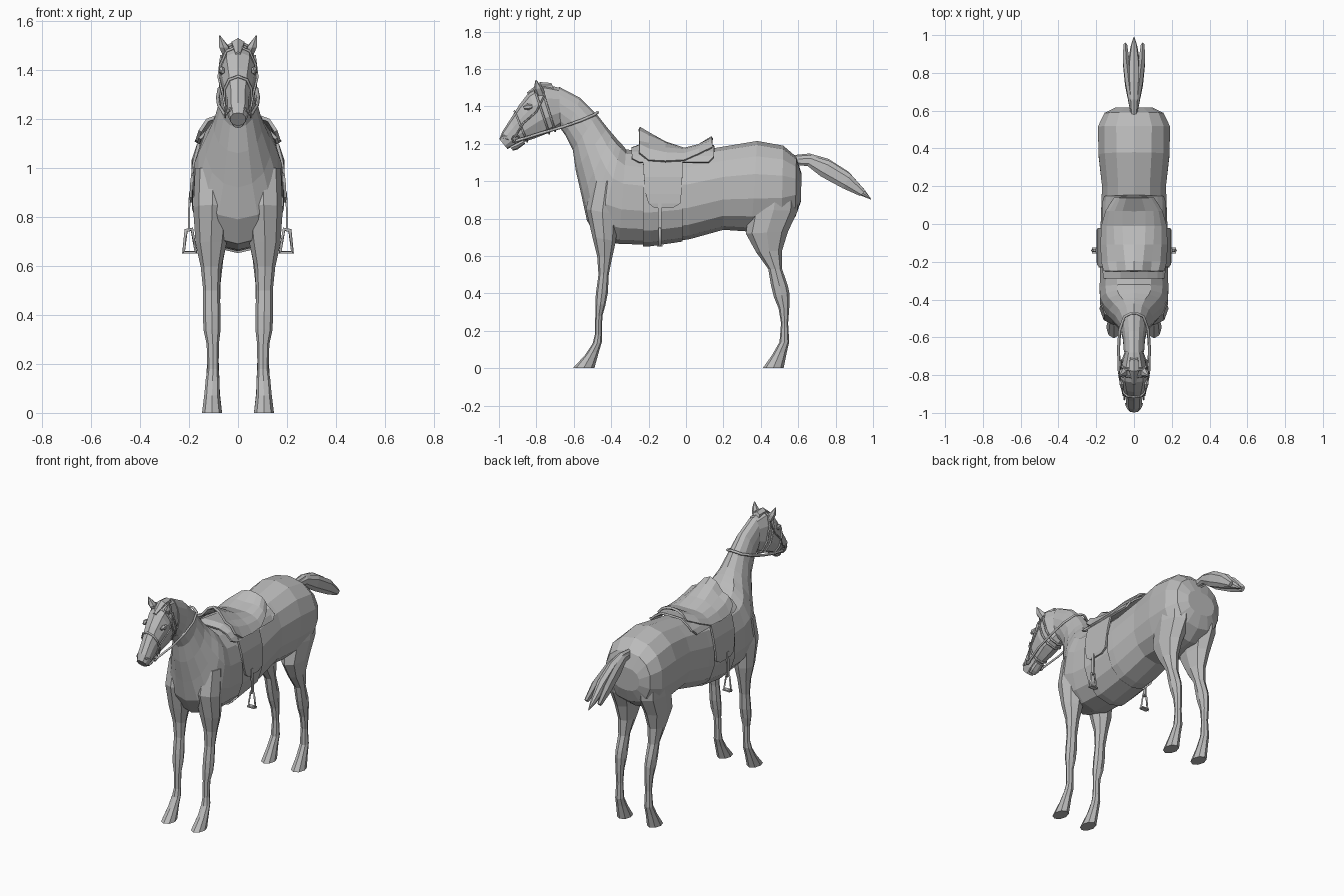
import bpy, bmesh, math
from mathutils import Vector

grey = bpy.data.materials.new("plain grey")
grey.diffuse_color = (0.5, 0.5, 0.5, 1)


def finish(name, bm):
    bmesh.ops.recalc_face_normals(bm, faces=bm.faces)
    me = bpy.data.meshes.new(name)
    bm.to_mesh(me)
    bm.free()
    me.materials.append(grey)
    ob = bpy.data.objects.new(name, me)
    bpy.context.collection.objects.link(ob)
    return ob


def ring(y0, z0, y1, z1, w, xc=0.0, n=14, e=2.0, grow=0.0):
    """Superellipse loop between two points of the side view, w = half width."""
    a, b = Vector((0, y0, z0)), Vector((0, y1, z1))
    c, h = (a + b) / 2, (a - b) / 2
    h += h.normalized() * grow
    p = lambda v: math.copysign(abs(v) ** (2 / e), v)
    return [c + h * p(math.cos(i * math.tau / n)) +
            Vector((xc + (w + grow) * p(math.sin(i * math.tau / n)), 0, 0)) for i in range(n)]


def loft(name, loops, caps=True):
    bm = bmesh.new()
    vs = [[bm.verts.new(p) for p in lp] for lp in loops]
    n = len(vs[0])
    for r, s in zip(vs, vs[1:]):
        for i in range(n):
            bm.faces.new((r[i], r[(i + 1) % n], s[(i + 1) % n], s[i]))
    if caps:
        bm.faces.new(vs[0])
        bm.faces.new(vs[-1])
    return finish(name, bm)


def sheet(name, rows, thick):
    """Grid of points, thickened."""
    bm = bmesh.new()
    vs = [[bm.verts.new(p) for p in r] for r in rows]
    for r, s in zip(vs, vs[1:]):
        for i in range(len(r) - 1):
            bm.faces.new((r[i], r[i + 1], s[i + 1], s[i]))
    ob = finish(name, bm)
    m = ob.modifiers.new("thickness", "SOLIDIFY")
    m.thickness, m.offset = thick, 0
    return ob


def strap(name, pts, r=0.006, cyclic=False):
    cu = bpy.data.curves.new(name, "CURVE")
    cu.dimensions, cu.bevel_depth, cu.bevel_resolution = "3D", r, 0
    sp = cu.splines.new("POLY")
    sp.points.add(len(pts) - 1)
    for q, p in zip(sp.points, pts):
        q.co = (*p, 1)
    sp.use_cyclic_u = cyclic
    cu.materials.append(grey)
    ob = bpy.data.objects.new(name, cu)
    bpy.context.collection.objects.link(ob)


# Barrel, chest and neck in one loft from rump to poll
body = [(.618, 1.04, .614, .89, .10), (.59, 1.13, .585, .81, .16), (.52, 1.19, .51, .75, .195),
        (.38, 1.215, .35, .73, .192), (.20, 1.185, .20, .74, .173), (.0, 1.15, .02, .69, .18),
        (-.18, 1.15, -.20, .66, .182), (-.32, 1.17, -.36, .665, .186), (-.345, 1.20, -.47, .69, .184),
        (-.365, 1.22, -.53, .79, .165), (-.39, 1.25, -.558, .92, .135), (-.42, 1.285, -.59, 1.06, .10),
        (-.475, 1.355, -.605, 1.165, .075), (-.565, 1.445, -.645, 1.245, .06), (-.68, 1.505, -.67, 1.28, .055)]
loft("body_and_neck", [ring(*r, e=2.3 if i < 10 else 2) for i, r in enumerate(body)])

# Head from poll to nose, with lower lip
head = [(-.68, 1.50, -.65, 1.31, .045), (-.765, 1.52, -.69, 1.275, .066), (-.84, 1.475, -.76, 1.248, .076),
        (-.89, 1.41, -.82, 1.225, .062), (-.94, 1.33, -.88, 1.205, .046), (-.982, 1.265, -.915, 1.19, .044),
        (-.998, 1.225, -.955, 1.172, .032)]
loft("head", [ring(*r, n=10, e=2.3) for r in head])
loft("lower_lip", [ring(*r, n=8) for r in
                   [(-.87, 1.225, -.86, 1.20, .03), (-.91, 1.21, -.90, 1.17, .032), (-.945, 1.19, -.925, 1.163, .022)]])
loft("forelock", [ring(*r, n=6) for r in
                  [(-.72, 1.525, -.70, 1.48, .025), (-.78, 1.53, -.76, 1.47, .03), (-.85, 1.475, -.84, 1.45, .012)]])

# Legs, ears, eyes and nostrils, built on both sides
front = [(-.50, 1.0, -.35, 1.0, .07, .105), (-.535, .85, -.36, .82, .078, .105), (-.50, .70, -.375, .68, .063, .11),
         (-.475, .60, -.395, .59, .042, .11), (-.468, .50, -.413, .50, .034, .108), (-.482, .40, -.418, .40, .036, .107),
         (-.485, .34, -.43, .34, .035, .106), (-.485, .28, -.447, .28, .025, .103), (-.487, .18, -.45, .18, .023, .102),
         (-.50, .13, -.45, .14, .028, .104), (-.54, .07, -.465, .09, .031, .106), (-.605, 0, -.49, 0, .041, .106)]
hind = [(.38, 1.0, .60, 1.0, .085, .10), (.34, .85, .597, .84, .082, .10), (.32, .72, .545, .73, .065, .105),
        (.375, .62, .514, .63, .045, .105), (.44, .53, .514, .53, .034, .105), (.455, .44, .545, .44, .032, .105),
        (.47, .38, .553, .40, .030, .104), (.495, .32, .552, .32, .025, .103), (.508, .24, .546, .24, .022, .102),
        (.50, .14, .552, .14, .027, .103), (.46, .07, .54, .09, .031, .105), (.41, 0, .522, 0, .041, .106)]
for s, side in ((1, "left"), (-1, "right")):
    for nm, leg in (("front_leg", front), ("hind_leg", hind)):
        loft(f"{side}_{nm}", [ring(*r[:5], xc=s * r[5], n=8) for r in leg])
    loft(f"{side}_ear", [ring(*r[:5], xc=s * r[5], n=6) for r in
                         [(-.80, 1.455, -.75, 1.46, .018, .045), (-.815, 1.49, -.765, 1.50, .022, .058),
                          (-.805, 1.54, -.80, 1.54, .003, .075)]])
    loft(f"{side}_eye", [ring(*r[:5], xc=s * r[5], n=6) for r in
                         [(-.872, 1.40, -.865, 1.385, .008, .062), (-.85, 1.415, -.84, 1.38, .013, .066),
                          (-.825, 1.41, -.82, 1.39, .006, .069)]])
    loft(f"{side}_nostril", [ring(*r[:5], xc=s * r[5], n=6) for r in
                             [(-.985, 1.245, -.975, 1.225, .010, .026), (-.96, 1.25, -.945, 1.215, .012, .036)]])

# Tail: one long middle lock and two shorter side locks
tail = [(.58, 1.14, .58, 1.09, .018), (.66, 1.148, .65, 1.085, .025), (.76, 1.12, .72, 1.03, .032),
        (.87, 1.05, .84, .965, .032), (.95, .96, .93, .925, .018), (.99, .905, .988, .902, .003)]
loft("tail_middle", [ring(*r, n=8) for r in tail])
for s, side in ((1, "left"), (-1, "right")):
    xs = (.008, .018, .030, .042, .046)
    loft(f"{side}_tail_lock", [ring(a + .01, b - .012, c, d - .004, w * .62, xc=s * x, n=6)
                               for (a, b, c, d, w), x in zip(tail, xs)])


def mirrored(y, half):
    """Cross section row: (x, z) from the middle out, mirrored."""
    return [(-x, y, z) for x, z in reversed(half[1:])] + [(x, y, z) for x, z in half]


# Saddle pad, seat and side flaps
pad = [(-.29, 1.175, .02), (-.25, 1.19, 0), (-.10, 1.17, 0), (.06, 1.165, 0), (.12, 1.175, 0), (.15, 1.19, .03)]
sheet("saddle_pad", [mirrored(y, [(0, z), (.07, z - .002), (.12, 1.155), (.145, 1.13), (.162 - k * .3, 1.10 + k)])
                     for y, z, k in pad], .012)
sheet("seat", [mirrored(y, h) for y, h in [
    (-.25, [(0, 1.285), (.04, 1.265), (.085, 1.21), (.125, 1.195), (.155, 1.15)]),
    (-.20, [(0, 1.255), (.045, 1.24), (.09, 1.20), (.135, 1.17), (.168, 1.11)]),
    (-.11, [(0, 1.205), (.055, 1.20), (.10, 1.175), (.14, 1.15), (.172, 1.105)]),
    (-.01, [(0, 1.172), (.06, 1.172), (.105, 1.165), (.14, 1.145), (.168, 1.11)]),
    (.07, [(0, 1.19), (.06, 1.192), (.10, 1.185), (.125, 1.17), (.145, 1.145)]),
    (.14, [(0, 1.235), (.04, 1.228), (.07, 1.215), (.085, 1.20), (.10, 1.18)])]], .014)
for s, side in ((1, "left"), (-1, "right")):
    sheet(f"{side}_flap", [[(s * x, a + (b - a) * t, z) for t in (0, .33, .67, 1)] for x, z, a, b in [
        (.155, 1.12, -.23, -.02), (.180, 1.02, -.225, -.02), (.190, .93, -.215, -.025),
        (.192, .88, -.20, -.03), (.190, .858, -.17, -.07)]], .012)
    # Stirrup leather and iron
    sheet(f"{side}_stirrup_leather", [[(s * x, y, z) for y in (-.15, -.13)] for x, z in
                                      [(.196, .90), (.200, .82), (.200, .74)]], .008)
    strap(f"{side}_stirrup", [(s * .188, -.14, .75), (s * .212, -.14, .745), (s * .222, -.14, .655),
                              (s * .172, -.14, .655)], .008, True)
    sheet(f"{side}_stirrup_tread", [[(s * x, y, .655) for y in (-.155, -.125)] for x in (.172, .222)], .008)

# Girth around the barrel
loft("girth", [ring(-.23, 1.14, -.23, .66, .184, e=2.3, grow=.008),
               ring(-.19, 1.14, -.19, .66, .182, e=2.3, grow=.008),
               ring(-.02, 1.14, -.02, .685, .18, e=2.3, grow=.008)], False)

# Bridle: bands around the head, cheek straps, bit rings and reins
for nm, k, t in (("noseband", 3, .5), ("browband", 1, .6), ("headstall", 1, .15)):
    mix = [u + (v - u) * t for u, v in zip(head[k], head[k + 1])]
    strap(nm, ring(*mix, n=10, e=2.3, grow=.004), .006, True)
for s, side in ((1, "left"), (-1, "right")):
    strap(f"{side}_cheek_strap", [(s * x, y, z) for x, y, z in
                                  [(.05, -.915, 1.235), (.064, -.87, 1.31), (.079, -.80, 1.37), (.068, -.755, 1.46)]], .005)
    strap(f"{side}_bit_ring", [(s * .052, -.91 + .02 * math.cos(a), 1.225 + .02 * math.sin(a))
                               for a in [i * math.tau / 8 for i in range(8)]], .004, True)
strap("reins", [(s * x, y, z) for s, order in ((1, 1), (-1, -1)) for x, y, z in
                [(.052, -.91, 1.215), (.078, -.78, 1.255), (.082, -.66, 1.29), (.075, -.56, 1.325),
                 (.05, -.49, 1.355), (.012, -.472, 1.368)][::order]], .008)
